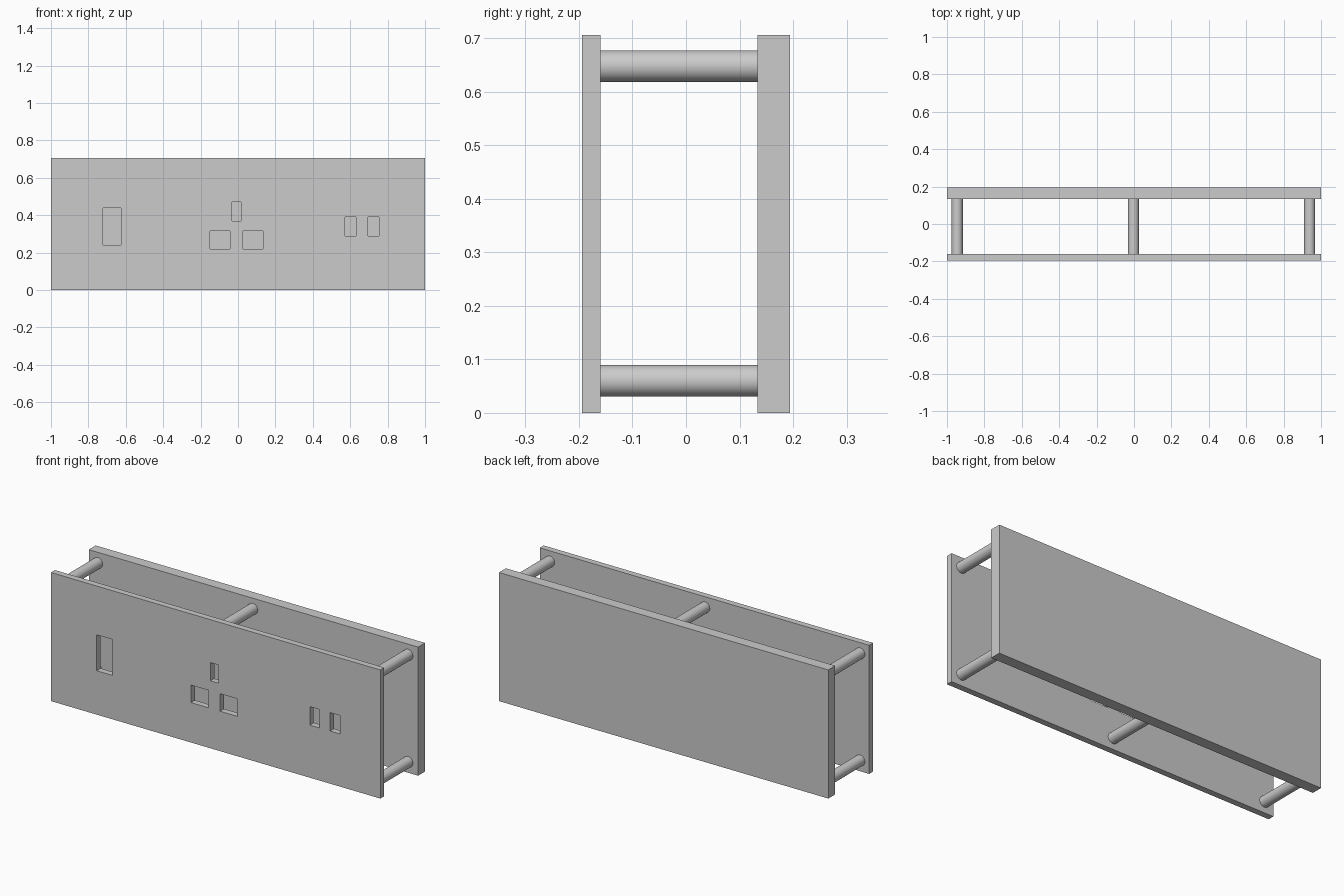
import bpy
import math

if "Cube" in bpy.data.objects:
    bpy.data.objects.remove(bpy.data.objects["Cube"])

HEIGHT = 0.706
FRONT_Y = (-0.194, -0.160)
BACK_Y = (0.134, 0.194)


def box(name, x, y, z):
    """Box from (min, max) ranges on each axis."""
    bpy.ops.mesh.primitive_cube_add(size=1, location=[sum(r) / 2 for r in (x, y, z)])
    ob = bpy.context.object
    ob.name = name
    ob.scale = [r[1] - r[0] for r in (x, y, z)]
    bpy.ops.object.transform_apply(location=False, rotation=False, scale=True)
    return ob


def rod(name, x, z, radius=0.0295):
    """Round spacer running from the front plate to the back plate."""
    start, end = FRONT_Y[1], BACK_Y[0]
    bpy.ops.mesh.primitive_cylinder_add(
        vertices=48, radius=radius, depth=end - start,
        location=(x, (start + end) / 2, z), rotation=(math.pi / 2, 0, 0))
    bpy.context.object.name = name
    bpy.ops.object.shade_smooth_by_angle(angle=math.radians(40))


# Plates
front = box("front_plate", (-1, 1), FRONT_Y, (0, HEIGHT))
box("back_plate", (-1, 1), BACK_Y, (0, HEIGHT))

# Rectangular openings through the front plate: x range, z range
openings = [
    ((-0.722, -0.626), (0.241, 0.438)),  # tall left slot
    ((-0.032, 0.016), (0.370, 0.470)),   # centre upper slot
    ((-0.150, -0.043), (0.219, 0.315)),  # centre lower pair
    ((0.027, 0.134), (0.219, 0.315)),
    ((0.572, 0.631), (0.289, 0.390)),    # right pair
    ((0.695, 0.754), (0.289, 0.390)),
]
for x, z in openings:
    cutter = box("opening_cutter", x, (FRONT_Y[0] - 0.02, FRONT_Y[1] + 0.02), z)
    cutter.hide_render = True
    mod = front.modifiers.new("opening", "BOOLEAN")
    mod.operation = "DIFFERENCE"
    mod.solver = "EXACT"
    mod.object = cutter
    bpy.context.view_layer.objects.active = front
    bpy.ops.object.modifier_apply(modifier=mod.name)
    bpy.data.objects.remove(cutter)

# Spacer rods in two rows of three
for row, z in (("lower", 0.060), ("upper", 0.648)):
    for side, x in (("left", -0.945), ("middle", -0.003), ("right", 0.939)):
        rod(f"{row}_{side}_rod", x, z)
